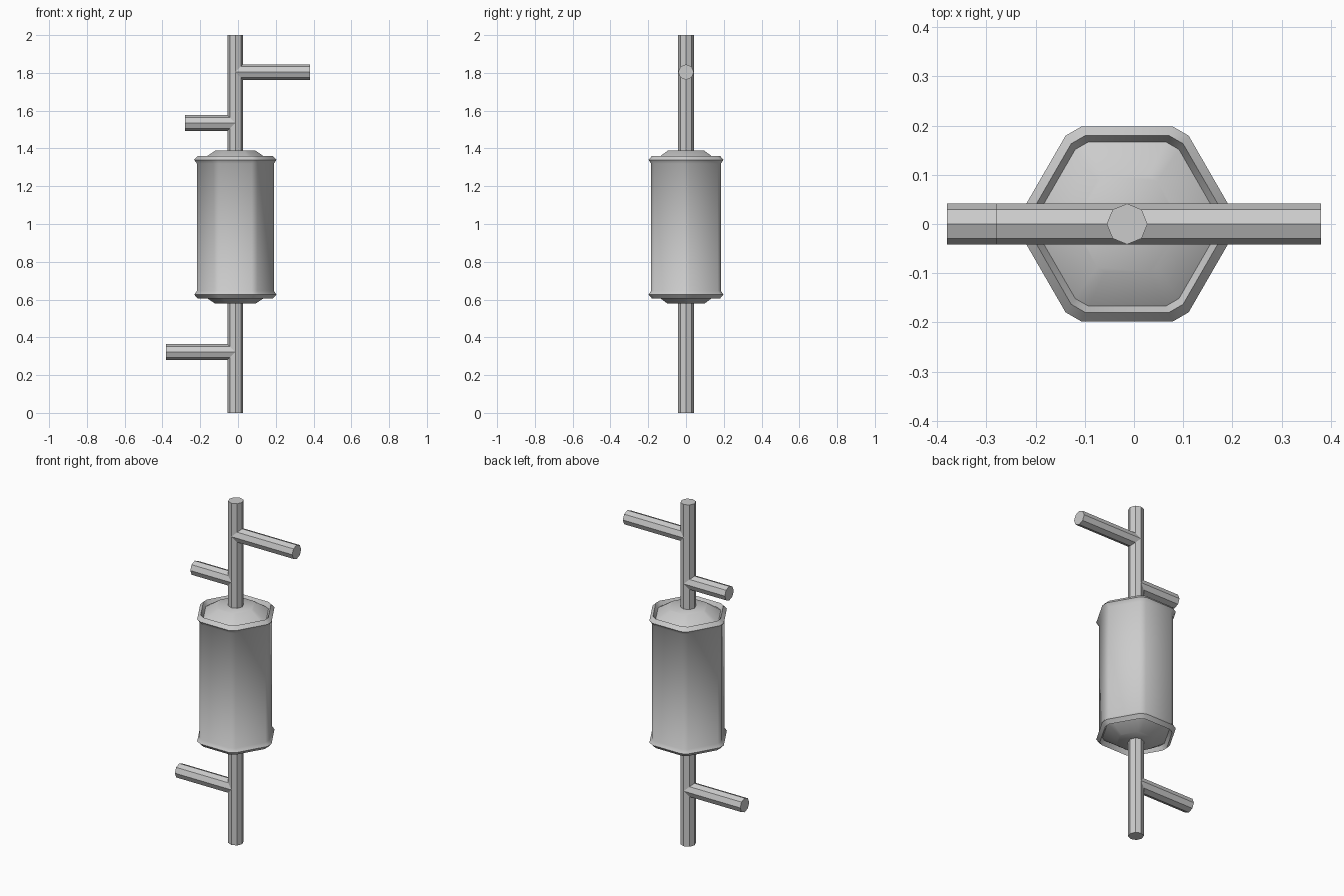
import bpy, bmesh
from math import radians, sin, cos, tan, pi
from mathutils import Vector

if "Cube" in bpy.data.objects:
    bpy.data.objects.remove(bpy.data.objects["Cube"])

CX = -0.014      # axis of the pole and canister
MID = 0.983      # canister mid height
PIPE_R = 0.0415


def finish(bm, name, angle=None):
    bmesh.ops.recalc_face_normals(bm, faces=bm.faces)
    me = bpy.data.meshes.new(name)
    bm.to_mesh(me)
    bm.free()
    ob = bpy.data.objects.new(name, me)
    bpy.context.collection.objects.link(ob)
    if angle:
        bpy.ops.object.select_all(action='DESELECT')
        ob.select_set(True)
        bpy.context.view_layer.objects.active = ob
        bpy.ops.object.shade_smooth_by_angle(angle=radians(angle))
    return ob


def loft(bm, rings):
    loops = [[bm.verts.new(p) for p in r] for r in rings]
    n = len(loops[0])
    for a, b in zip(loops, loops[1:]):
        for i in range(n):
            j = (i + 1) % n
            bm.faces.new((a[i], a[j], b[j], b[i]))
    bm.faces.new(loops[0])
    bm.faces.new(loops[-1])


def pipe(name, start, end):
    """Eight-sided pipe with corners on the axes."""
    start, end = Vector(start), Vector(end)
    u = Vector((0, 1, 0))
    v = (end - start).normalized().cross(u)
    ring = [u * cos(i * pi / 4) * PIPE_R + v * sin(i * pi / 4) * PIPE_R for i in range(8)]
    bm = bmesh.new()
    loft(bm, [[c + p for p in ring] for c in (start, end)])
    return finish(bm, name)


def hex_ring(apothem, z):
    """Hexagon with chamfered corners, corners on the x axis."""
    half = apothem * (tan(pi / 6) - 0.108)
    pts = []
    for k in range(6):
        a = radians(30 + 60 * k)
        for s in (-half, half):
            pts.append(Vector((CX + apothem * cos(a) - s * sin(a),
                               apothem * sin(a) + s * cos(a), z)))
    return pts


# Canister: raised rims around shallow domed ends, mirrored top to bottom
upper = [(0.185, 0.337), (0.198, 0.357), (0.180, 0.378),
         (0.167, 0.353), (0.097, 0.405)]
profile = [(r, -h) for r, h in reversed(upper)] + upper
bm = bmesh.new()
loft(bm, [hex_ring(r, MID + h) for r, h in profile])
finish(bm, "canister", 42)

# Central pole
pipe("pole", (CX, 0, 0), (CX, 0, 2))

# Side branches
for name, x, z in (("upper_right_branch", 0.38, 1.804),
                   ("upper_left_branch", -0.28, 1.535),
                   ("lower_left_branch", -0.38, 0.322)):
    pipe(name, (CX, 0, z), (x, 0, z))
